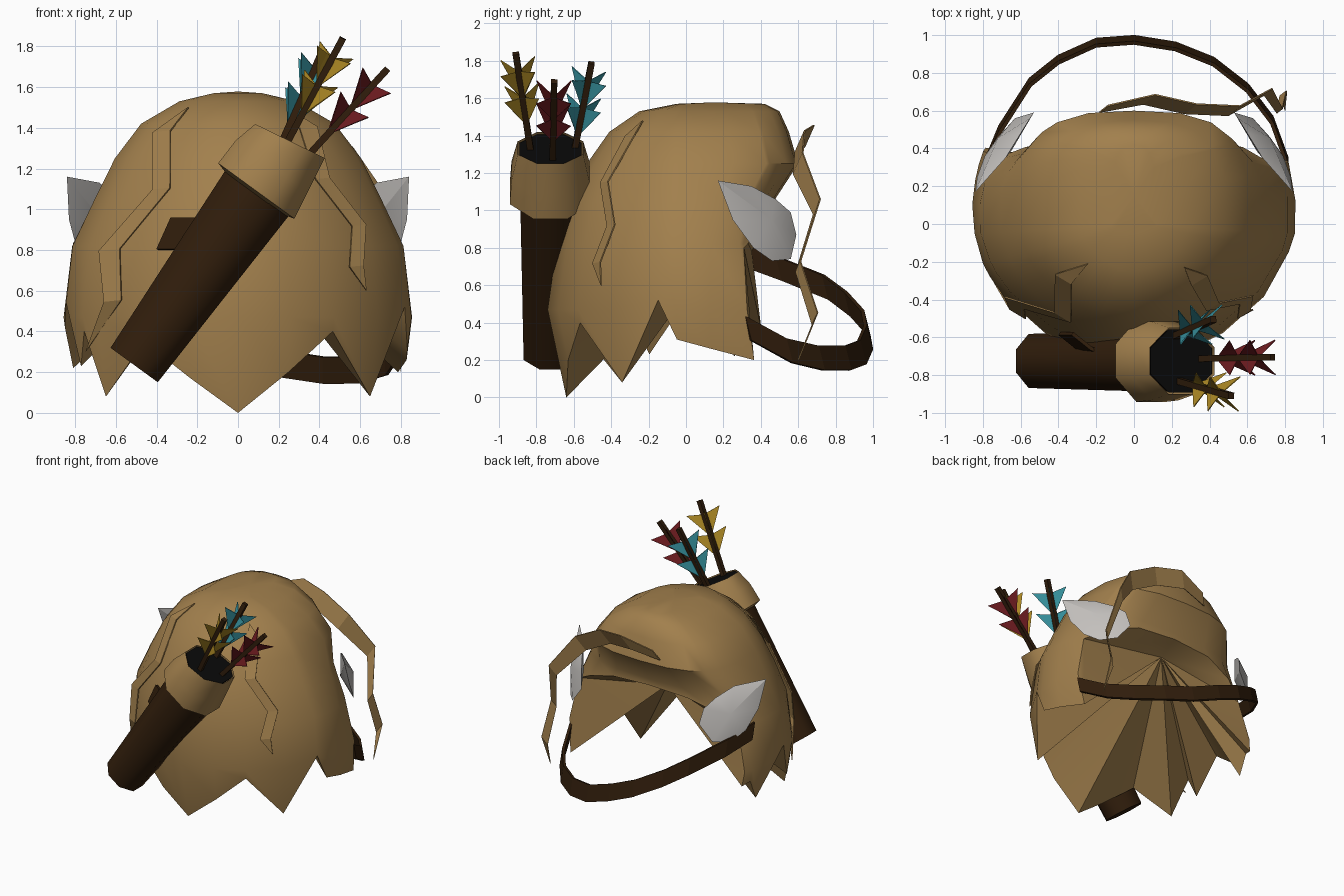
import bpy, bmesh, math
from mathutils import Vector

if "Cube" in bpy.data.objects:
    bpy.data.objects.remove(bpy.data.objects["Cube"])


def material(name, rgb):
    m = bpy.data.materials.new(name)
    m.use_nodes = True
    m.diffuse_color = (*rgb, 1)
    node = next(n for n in m.node_tree.nodes if n.type == 'BSDF_PRINCIPLED')
    node.inputs["Base Color"].default_value = (*rgb, 1)
    return m


TAN = material("tan_hair", (.36, .215, .074))
BROWN = material("dark_brown", (.03, .0125, .0035))
GREY = material("pale_grey", (.55, .53, .51))
BLACK = material("black", (.003, .003, .003))
RED = material("dark_red", (.15, .011, .014))
TEAL = material("teal", (.04, .3, .36))
GOLD = material("gold", (.42, .25, .018))


def make(name, verts, faces, mats, smooth=None, recalc=True):
    me = bpy.data.meshes.new(name)
    me.from_pydata([tuple(v) for v in verts], [], faces)
    bm = bmesh.new()
    bm.from_mesh(me)
    bmesh.ops.remove_doubles(bm, verts=bm.verts, dist=.0005)
    if recalc:
        bmesh.ops.recalc_face_normals(bm, faces=bm.faces)
    bm.to_mesh(me)
    bm.free()
    for m in mats:
        me.materials.append(m)
    ob = bpy.data.objects.new(name, me)
    bpy.context.collection.objects.link(ob)
    if smooth:
        bpy.ops.object.select_all(action='DESELECT')
        ob.select_set(True)
        bpy.context.view_layer.objects.active = ob
        bpy.ops.object.shade_smooth_by_angle(angle=math.radians(smooth))
    return ob


def ribbon(name, points, widths, across, mat, thick):
    """Flat band along points, spread to both sides along the across vector."""
    a = Vector(across).normalized()
    verts = [Vector(p) + a * w * s for p, w in zip(points, widths) for s in (-1, 1)]
    faces = [(2*i, 2*i+1, 2*i+3, 2*i+2) for i in range(len(points) - 1)]
    ob = make(name, verts, faces, [mat], recalc=False)
    mod = ob.modifiers.new("thickness", 'SOLIDIFY')
    mod.thickness, mod.offset = thick, 0
    return ob


def loft(name, rings, mat, sides=8, caps=(True, True), smooth=50):
    """Rings are (centre, first radius vector, second radius vector)."""
    verts, faces = [], []
    for c, u, v in rings:
        for k in range(sides):
            t = 2 * math.pi * (k + .5) / sides
            verts.append(Vector(c) + Vector(u) * math.cos(t) + Vector(v) * math.sin(t))
    for r in range(len(rings) - 1):
        for k in range(sides):
            n = (k + 1) % sides
            faces.append((r*sides + k, r*sides + n, (r+1)*sides + n, (r+1)*sides + k))
    if caps[0]:
        faces.append(tuple(range(sides)))
    if caps[1]:
        faces.append(tuple(range(len(verts) - sides, len(verts))))
    return make(name, verts, faces, [mat], smooth)


# Hair: dome profile as height, side radius, rear radius, front radius
PROFILE = [(1.57, .12, .05, .42), (1.53, .29, .25, .5), (1.42, .48, .41, .55),
           (1.25, .61, .53, .6), (1.05, .71, .63, .47), (.82, .82, .69, .47),
           (.47, .86, .74, .6), (0, .8, .64, .72)]


def dome(angle, z, grow=0):
    """Point on the hair surface at an angle in degrees and a height."""
    for hi, lo in zip(PROFILE, PROFILE[1:]):
        if z >= lo[0]:
            break
    f = min(1, max(0, (hi[0] - z) / (hi[0] - lo[0])))
    rx, back, front = (hi[i] + (lo[i] - hi[i]) * f + grow for i in (1, 2, 3))
    c, s = math.cos(math.radians(angle)), math.sin(math.radians(angle))
    if s <= 0:
        chamfer = 1 - .1 * abs(s * c)
        return Vector((rx * c * chamfer, back * s * chamfer, z))
    # toward the face: broad flat brow above, side locks hanging straight below
    up = min(1, max(0, (z - .6) / .5))
    x = math.copysign(abs(c) ** (.28 + .44 * up), c)
    return Vector((rx * x, front * s ** (1 - .45 * up), z))


# Hem height around the head: pointed locks at the rear, raised fringe over the face
HEM = [(-90, 0), (-72, .2), (-55, .4), (-33, .08), (-12, .52), (-4, .31), (12, .26), (33, .2),
       (36, .8), (55, .9), (74, .98), (90, 1), (106, .98), (125, .9), (137, .78),
       (140, .36), (148, .38), (157, .22), (170, .42), (184, .54), (197, .23), (203, .4),
       (213, .08), (235, .35), (253, .17)]
levels = [p[0] for p in PROFILE]
n, rows = len(HEM), len(levels)
verts = [dome(a, max(z, hem)) for z in levels for a, hem in HEM]
faces = [(r*n + k, r*n + (k+1) % n, (r+1)*n + (k+1) % n, (r+1)*n + k)
         for r in range(rows - 1) for k in range(n)]
crown, inner = len(verts), len(verts) + 1
verts += [Vector((0, .15, 1.578)), Vector((-.03, .28, .94))]
for k in range(n):
    faces.append((crown, (k+1) % n, k))
    faces.append((inner, (rows-1)*n + k, (rows-1)*n + (k+1) % n))
make("hair", verts, faces, [TAN], 42)

# Loose strands lying on the hair
ribbon("right_strand", [dome(a, z, .02) for a, z in
       ((225, 1.5), (222, 1.38), (236, 1.1), (218, .8), (222, .55), (205, .3))],
       (0, .05, .05, .06, .05, 0), (1, -.6, .1), TAN, .008)
ribbon("left_strand", [dome(a, z, .02) for a, z in
       ((-45, 1.48), (-45, 1.4), (-50, 1.15), (-38, .92), (-44, .72), (-40, .6))],
       (0, .05, .04, .04, .04, 0), (1, .6, .1), TAN, .008)

# Long fringe strand hanging past the face
ribbon("fringe_strand", [(-.16, .61, 1.34), (.08, .66, 1.4), (.3, .61, 1.37), (.53, .6, 1.25),
                         (.71, .7, 1.02), (.77, .6, .7), (.79, .69, .42), (.8, .6, .2)],
       (.05, .07, .07, .07, .05, .035, .04, 0), (.45, .35, .8), TAN, .008)

# Pointed ears, bulged a little on both faces
EAR = [(.84, .17, 1.16), (.68, .35, 1.13), (.6, .48, 1.06), (.55, .56, .99), (.53, .59, .87),
       (.63, .56, .74), (.72, .46, .73), (.79, .36, .8), (.83, .25, .95)]
for side, sx in (("left", 1), ("right", -1)):
    rim = [Vector((sx * x, y, z)) for x, y, z in EAR]
    mid = sum(rim, Vector()) / len(rim)
    bulge = Vector((sx * .035, .035, .015))
    m = len(rim)
    fan = [(k, (k+1) % m, m + j) for k in range(m) for j in (0, 1)]
    make(side + "_ear", rim + [mid + bulge, mid - bulge], fan, [GREY], 20)

# Shoulder strap looping in front of the face side, and its rear attachment
STRAP = [(-.8, .28, .77), (-.71, .5, .69), (-.55, .75, .59), (-.4, .87, .5), (-.2, .96, .4),
         (0, .975, .32), (.22, .94, .24), (.42, .86, .21), (.6, .72, .21), (.73, .55, .25),
         (.81, .33, .37)]
ribbon("strap", STRAP, [.067] * len(STRAP), (0, -.25, 1), BROWN, .02)
ribbon("strap_anchor", [(-.36, -.58, .88), (-.26, -.66, .88), (-.1, -.72, .88)],
       (.085, .085, .085), (.45, 0, 1), BROWN, .02)

# Quiver tube, collar and dark opening, leaning toward the left shoulder
across = Vector((.81, 0, -.59))
tilt = Vector((.9, 0, -.44))
up_y = Vector((0, 1, 0))


def ring(x, z, radius, deep, direction=across):
    return (x, -.725, z), direction * radius, up_y * deep


loft("quiver_tube", [ring(-.51, .235, .155, .155), ring(.13, 1.13, .21, .175)], BROWN)
loft("quiver_collar", [ring(.08, 1.07, .17, .15), ring(.09, 1.09, .25, .235),
                       ring(.165, 1.21, .235, .225), ring(.255, 1.335, .205, .19, tilt)],
     TAN, caps=(True, False))
loft("quiver_opening", [ring(.23, 1.29, .18, .17, tilt), ring(.25, 1.328, .195, .18, tilt)], BLACK)


# Arrows: square shaft with two stacked sets of vanes in crossed diagonal planes
def arrow(name, base, tip, mat):
    base, tip = Vector(base), Vector(tip)
    d = (tip - base).normalized()
    u = d.cross(up_y).normalized()
    v = d.cross(u)
    loft(name + "_shaft", [(base, u * .024, v * .024), (tip, u * .024, v * .024)],
         BROWN, sides=4, smooth=None)
    verts, faces = [], []
    for drop in (.08, .24):
        top = tip - d * drop
        for w in (u + v, -u - v, u - v, v - u):
            i = len(verts)
            verts += [top - d * .03, top + w * .092, top - d * .2]
            faces.append((i, i + 1, i + 2))
    ob = make(name + "_vanes", verts, faces, [mat], recalc=False)
    mod = ob.modifiers.new("thickness", 'SOLIDIFY')
    mod.thickness, mod.offset = .006, 0


arrow("red_arrow", (.25, -.715, 1.16), (.735, -.705, 1.69), RED)
arrow("gold_arrow", (.2, -.82, 1.25), (.515, -.91, 1.84), GOLD)
arrow("teal_arrow", (.18, -.61, 1.25), (.42, -.505, 1.79), TEAL)
